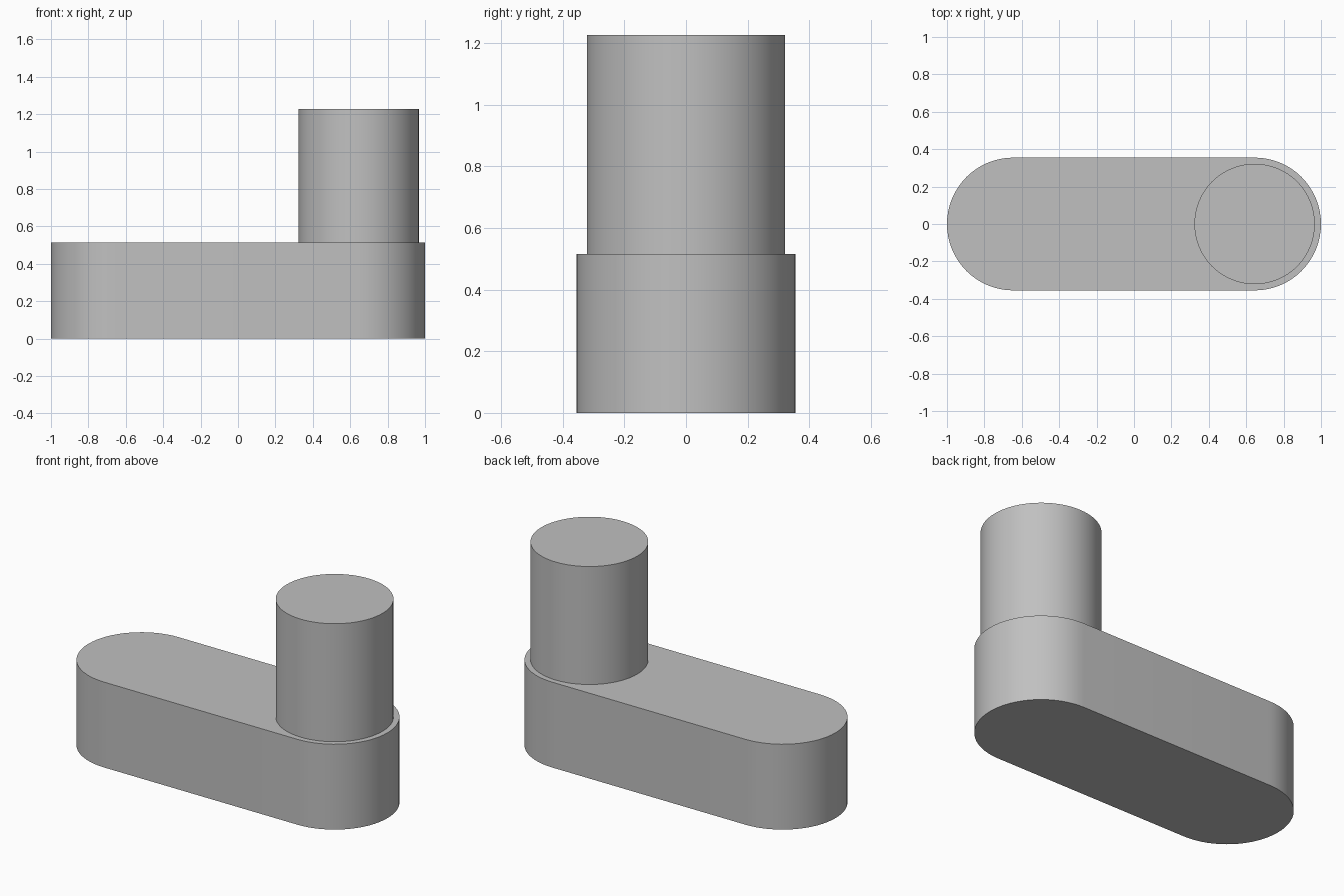
import bpy
import math

cube = bpy.data.objects.get("Cube")
if cube:
    bpy.data.objects.remove(cube, do_unlink=True)

ARM_RADIUS = 0.355
PIN_RADIUS = 0.322
PIVOT_X = 1 - ARM_RADIUS
ARM_TOP = 0.515
PIN_TOP = 1.227
SEGMENTS = 64

grey = bpy.data.materials.new("plain grey")
grey.use_nodes = True
colour = (0.53, 0.53, 0.53, 1)
grey.diffuse_color = colour
grey.node_tree.nodes["Principled BSDF"].inputs["Base Color"].default_value = colour


def arc(cx, radius, start, sweep, steps):
    """Points along a circular arc centred on the x axis."""
    angles = [start + sweep * i / steps for i in range(steps + 1)]
    return [(cx + radius * math.cos(a), radius * math.sin(a)) for a in angles]


def extrude(name, outline, bottom, top):
    """Closed prism from a counter-clockwise outline."""
    n = len(outline)
    verts = [(x, y, z) for z in (bottom, top) for x, y in outline]
    faces = [tuple(reversed(range(n))), tuple(range(n, 2 * n))]
    faces += [(i, (i + 1) % n, (i + 1) % n + n, i + n) for i in range(n)]
    mesh = bpy.data.meshes.new(name)
    mesh.from_pydata(verts, [], faces)
    mesh.materials.append(grey)
    obj = bpy.data.objects.new(name, mesh)
    bpy.context.collection.objects.link(obj)
    bpy.ops.object.select_all(action="DESELECT")
    obj.select_set(True)
    bpy.context.view_layer.objects.active = obj
    bpy.ops.object.shade_smooth_by_angle(angle=math.radians(30))
    return obj


# Arm: a slab with fully rounded ends
half = SEGMENTS // 2
slot = arc(PIVOT_X, ARM_RADIUS, -math.pi / 2, math.pi, half)
slot += arc(-PIVOT_X, ARM_RADIUS, math.pi / 2, math.pi, half)
extrude("arm", slot, 0, ARM_TOP)

# Pin: upright cylinder on the left end of the arm
circle = arc(PIVOT_X, PIN_RADIUS, 0, 2 * math.pi, SEGMENTS)[:-1]
extrude("pin", circle, ARM_TOP, PIN_TOP)
